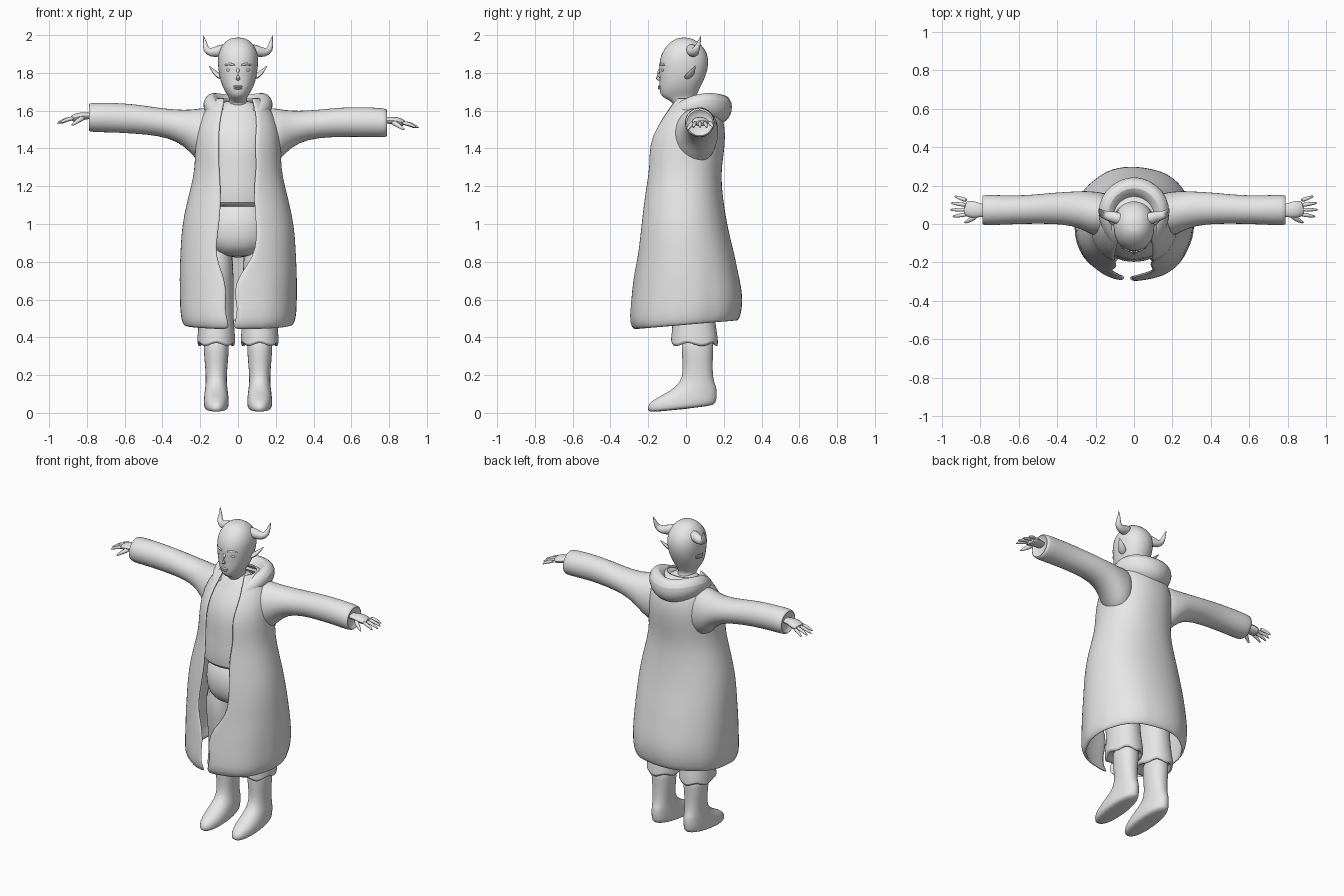
import bpy, bmesh, math
from math import sin, cos, pi, radians
from mathutils import Vector

cube = bpy.data.objects.get("Cube")
if cube:
    bpy.data.objects.remove(cube, do_unlink=True)

grey = bpy.data.materials.new("plain_grey")
grey.use_nodes = True
grey.diffuse_color = (0.8, 0.8, 0.8, 1)
grey.node_tree.nodes["Principled BSDF"].inputs["Base Color"].default_value = (0.8, 0.8, 0.8, 1)

POWER = 0.92  # slightly boxy ellipses


def rounded(value):
    return math.copysign(abs(value) ** POWER, value)


def finish(name, bm, subdivide=1, thickness=0):
    bmesh.ops.recalc_face_normals(bm, faces=bm.faces)
    mesh = bpy.data.meshes.new(name)
    bm.to_mesh(mesh)
    bm.free()
    mesh.materials.append(grey)
    ob = bpy.data.objects.new(name, mesh)
    bpy.context.collection.objects.link(ob)
    for other in bpy.context.selected_objects:
        other.select_set(False)
    ob.select_set(True)
    bpy.context.view_layer.objects.active = ob
    bpy.ops.object.shade_smooth_by_angle(angle=radians(60))
    if thickness:
        shell = ob.modifiers.new("thickness", 'SOLIDIFY')
        shell.thickness = thickness
        shell.offset = 0
    if subdivide:
        ob.modifiers.new("smooth", 'SUBSURF').levels = subdivide
        ob.modifiers["smooth"].render_levels = subdivide
    return ob


def skin(name, rows, closed=True, caps=True, **options):
    """Join rows of points into one surface."""
    bm = bmesh.new()
    grid = [[bm.verts.new(p) for p in row] for row in rows]
    count = len(rows[0])
    for a, b in zip(grid, grid[1:]):
        for i in range(count if closed else count - 1):
            j = (i + 1) % count
            bm.faces.new((a[i], a[j], b[j], b[i]))
    if closed and caps:
        bm.faces.new(grid[0])
        bm.faces.new(grid[-1])
    return finish(name, bm, **options)


def level(z, w, front, back, cx=0, tilt=0, wave=0, count=20):
    """A closed horizontal ring."""
    mid, half = (front + back) / 2, (back - front) / 2
    ring = []
    for i in range(count):
        t = 2 * pi * i / count
        y = mid - half * rounded(cos(t))
        ring.append((cx + w * rounded(sin(t)), y, z + tilt * (y - front) + wave * cos(5 * t)))
    return ring


def tube(name, path, radii, count=8, flat=1.0, **options):
    """A tapering round limb along a path."""
    path = [Vector(p) for p in path]
    rows = []
    for i, p in enumerate(path):
        ahead = path[min(i + 1, len(path) - 1)] - path[max(i - 1, 0)]
        turn = ahead.to_track_quat('Z', 'Y')
        rows.append([p + turn @ Vector((radii[i] * cos(2 * pi * k / count),
                                        flat * radii[i] * sin(2 * pi * k / count), 0))
                     for k in range(count)])
    return skin(name, rows, **options)


def ball(name, place, size):
    bm = bmesh.new()
    bmesh.ops.create_uvsphere(bm, u_segments=12, v_segments=8, radius=1)
    for v in bm.verts:
        v.co = Vector(place) + v.co * Vector(size)
    return finish(name, bm, subdivide=0)


# Long coat: z, half width, front, back, left opening edge, right opening edge
coat = [
    (1.67, .10, -.06, .10, .07, -.07), (1.61, .17, -.10, .17, .09, -.08),
    (1.52, .21, -.165, .20, .10, -.10), (1.42, .22, -.205, .20, .085, -.10),
    (1.30, .22, -.205, .18, .10, -.10), (1.20, .24, -.215, .18, .08, -.09),
    (1.05, .28, -.235, .20, .09, -.09), (.93, .295, -.25, .225, .10, -.11),
    (.83, .30, -.26, .25, .08, -.115), (.75, .305, -.27, .265, .01, -.08),
    (.66, .305, -.28, .285, -.03, -.055), (.57, .305, -.29, .295, 0, -.07),
    (.50, .30, -.295, .285, -.02, -.05), (.465, .285, -.27, .27, -.03, -.045)]
rows = []
for z, w, front, back, left, right in coat:
    def edge(e):
        return math.asin(math.copysign((abs(e) / w) ** (1 / POWER), e))
    start, end = edge(left), 2 * pi + edge(right)
    mid, half = (front + back) / 2, (back - front) / 2
    hem = max(0, 1 - z) * 0.16
    row = []
    for i in range(37):
        t = start + (end - start) * i / 36
        fold = 1 - 0.03 * hem * 10 * max(0, sin(7 * t)) ** 2
        y = mid - half * fold * rounded(cos(t))
        row.append((w * fold * rounded(sin(t)), y, z + hem * y))
    rows.append(row)
skin("long_coat", rows, closed=False, thickness=0.016)

# Shirt showing in the coat opening
skin("shirt", [level(*r) for r in (
    (1.66, .07, -.055, .06), (1.60, .14, -.085, .12), (1.52, .19, -.15, .17),
    (1.42, .19, -.19, .17), (1.30, .18, -.19, .15), (1.20, .19, -.20, .15),
    (1.10, .19, -.20, .15), (1.09, .17, -.17, .13))])

# Trouser seat
skin("trouser_seat", [level(*r) for r in (
    (1.14, .18, -.16, .14), (.97, .19, -.18, .16), (.88, .17, -.17, .14), (.82, .10, -.10, .10))])

# Hood lying on the shoulders: half rows from the front edge to the centre back
hood = [
    [(.07, -.06, 1.60), (.09, .02, 1.63), (.08, .10, 1.62), (0, .14, 1.60)],
    [(.085, -.10, 1.60), (.14, 0, 1.69), (.13, .13, 1.72), (0, .21, 1.69)],
    [(.11, -.115, 1.57), (.20, .02, 1.66), (.18, .18, 1.67), (0, .285, 1.64)],
    [(.115, -.10, 1.54), (.19, .03, 1.60), (.15, .18, 1.57), (0, .255, 1.54)],
    [(.10, -.06, 1.54), (.14, .03, 1.57), (.11, .12, 1.54), (0, .17, 1.52)]]
skin("hood", [row + [(-x, y, z) for x, y, z in reversed(row[:-1])] for row in hood],
     closed=False, thickness=0.012, subdivide=2)

# Neck and head
skin("head", [level(*r) for r in (
    (1.58, .055, -.06, .07), (1.65, .05, -.065, .055), (1.665, .045, -.12, .05),
    (1.69, .062, -.14, .06), (1.73, .085, -.142, .08), (1.78, .10, -.14, .105),
    (1.84, .108, -.145, .122), (1.90, .108, -.135, .118), (1.95, .085, -.10, .085),
    (1.98, .05, -.06, .04), (1.987, .02, -.03, .01))])
tube("nose", [(0, -.13, 1.83), (0, -.148, 1.80), (0, -.156, 1.775), (0, -.135, 1.76)],
     [.008, .012, .016, .008])
ball("upper_lip", (0, -.139, 1.728), (.026, .011, .006))
ball("lower_lip", (0, -.138, 1.718), (.022, .011, .006))

for s, side in ((1, "left"), (-1, "right")):
    def flip(points):
        return [(s * x, y, z) for x, y, z in points]

    # Face details, ear and curled horn
    ball(side + "_eye", (s * .047, -.122, 1.815), (.017, .010, .008))
    tube(side + "_brow", flip([(.015, -.142, 1.84), (.045, -.132, 1.85), (.075, -.105, 1.84)]),
         [.006, .008, .004])
    tube(side + "_ear", flip([(.085, 0, 1.77), (.108, .02, 1.79), (.13, .035, 1.81), (.155, .05, 1.84)]),
         [.022, .028, .018, .002], flat=0.5)
    tube(side + "_horn", flip([(.05, .02, 1.93), (.10, .035, 1.915), (.145, .045, 1.905),
                               (.172, .055, 1.925), (.172, .068, 1.955), (.185, .08, 2.0)]),
         [.035, .034, .027, .02, .012, .001])

    # Sleeve: x, bottom, top, front, back, with a hollow cuff
    lift = 0.03 if s < 0 else 0
    sleeve = []
    for x, low, high, front, back in (
            (.10, 1.30, 1.63, -.06, .16), (.20, 1.31, 1.615, -.07, .17), (.25, 1.375, 1.605, -.04, .175),
            (.32, 1.43, 1.60, -.01, .17), (.42, 1.455, 1.605, 0, .165), (.55, 1.46, 1.62, 0, .15),
            (.68, 1.46, 1.62, -.005, .15), (.78, 1.455, 1.615, -.01, .155), (.795, 1.465, 1.605, 0, .145),
            (.77, 1.48, 1.59, .02, .125)):
        shift = lift * max(0, (x - .2) / .6)
        mid, high_mid = (front + back) / 2, (low + high) / 2 + shift
        sleeve.append([(s * x, mid + (back - front) / 2 * cos(2 * pi * k / 16),
                        high_mid + (high - low) / 2 * sin(2 * pi * k / 16)) for k in range(16)])
    skin(side + "_sleeve", sleeve)

    # Hand with drooping fingers and thumb
    def reach(points):
        return flip([(x, y, z + lift * .8) for x, y, z in points])
    tube(side + "_palm", reach([(.74, .07, 1.545), (.80, .07, 1.55), (.84, .075, 1.545), (.885, .085, 1.53)]),
         [.032, .036, .05, .042], flat=0.5, count=10)
    for k, length in enumerate((.065, .08, .075, .055)):
        y = .05 + .024 * k
        tip = y + .012 * (k - 1)
        tube(f"{side}_finger_{k + 1}",
             reach([(.865, y, 1.537), (.88 + length * .45, (y + tip) / 2, 1.53), (.88 + length, tip, 1.508)]),
             [.013, .011, .005])
    tube(side + "_thumb", reach([(.815, .05, 1.54), (.845, .022, 1.525), (.885, .005, 1.495)]),
         [.017, .014, .006])

    # Trouser leg with scalloped cuff
    cx = s * .115
    skin(side + "_trouser_leg", [level(z, w, f, b, cx, wave=v) for z, w, f, b, v in (
        (.95, .085, -.12, .13, 0), (.70, .095, -.10, .14, 0), (.52, .09, -.07, .15, 0),
        (.43, .098, -.075, .165, 0), (.365, .105, -.085, .175, .014), (.355, .09, -.07, .16, .014),
        (.39, .065, -.03, .13, 0))])

    # Boot with the toe pointing forward
    skin(side + "_boot", [level(z, w, f, b, cx, tilt) for z, w, f, b, tilt in (
        (.42, .07, -.025, .15, 0), (.33, .068, -.025, .145, 0), (.22, .057, -.015, .14, 0),
        (.16, .056, -.03, .15, 0), (.115, .06, -.085, .16, .12), (.075, .064, -.165, .165, .12),
        (.045, .068, -.205, .165, .11), (.012, .066, -.205, .16, .11), (0, .055, -.19, .145, .11))])
